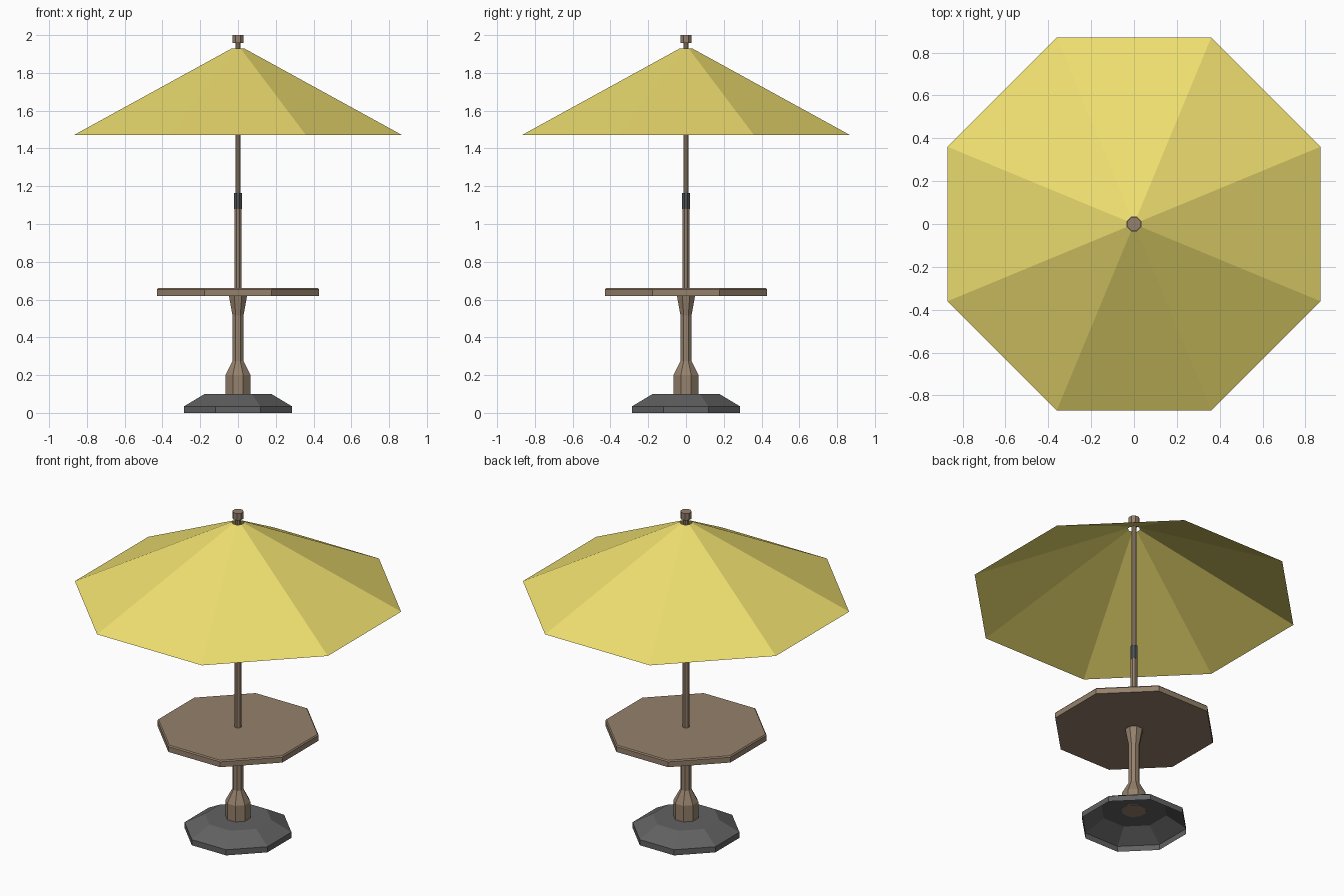
import bpy, bmesh
from math import pi, cos, sin

if "Cube" in bpy.data.objects:
    bpy.data.objects.remove(bpy.data.objects["Cube"])

SIDES = 8


def material(name, rgb):
    m = bpy.data.materials.new(name)
    m.diffuse_color = (*rgb, 1)
    m.use_nodes = True
    m.node_tree.nodes["Principled BSDF"].inputs["Base Color"].default_value = m.diffuse_color
    return m


WOOD = material("wood", (0.30, 0.22, 0.15))
FABRIC = material("yellow_fabric", (0.85, 0.73, 0.16))
IRON = material("dark_grey", (0.12, 0.12, 0.12))
STEEL = material("sleeve_grey", (0.08, 0.085, 0.095))


def lathe(name, profile, mat, bottom=True, top=True):
    """Octagonal turned part; profile holds (half width across flats, z)."""
    bm = bmesh.new()
    rings = []
    for a, z in profile:
        r = a / cos(pi / SIDES)
        angles = [(2 * i + 1) * pi / SIDES for i in range(SIDES)]
        rings.append([bm.verts.new((r * cos(t), r * sin(t), z)) for t in angles])
    for lo, hi in zip(rings, rings[1:]):
        for i in range(SIDES):
            j = (i + 1) % SIDES
            bm.faces.new((lo[i], lo[j], hi[j], hi[i]))
    if bottom:
        bm.faces.new(rings[0][::-1])
    if top:
        bm.faces.new(rings[-1])
    mesh = bpy.data.meshes.new(name)
    bm.to_mesh(mesh)
    bm.free()
    mesh.materials.append(mat)
    obj = bpy.data.objects.new(name, mesh)
    bpy.context.collection.objects.link(obj)
    return obj


# Hollow weighted foot, open underneath
lathe("base", [(0.285, 0), (0.285, 0.035), (0.177, 0.10)], IRON, bottom=False)

# Table pedestal and top
lathe("pedestal", [(0.066, 0.096), (0.066, 0.20), (0.029, 0.275),
                   (0.029, 0.515), (0.048, 0.62)], WOOD)
lathe("table_top", [(0.43, 0.62), (0.43, 0.653), (0.424, 0.66)], WOOD)

# Umbrella pole in two sections joined by a sleeve
lathe("lower_pole", [(0.0185, 0.655), (0.0185, 1.085)], WOOD)
lathe("pole_sleeve", [(0.020, 1.08), (0.020, 1.165)], STEEL)
lathe("upper_pole", [(0.0135, 1.16), (0.0135, 1.965)], WOOD)
lathe("finial", [(0.030, 1.957), (0.030, 2.0)], WOOD)

# Thin canopy with a vent hole around the pole
lathe("canopy", [(0.87, 1.47), (0.032, 1.93)], FABRIC, bottom=False, top=False)
